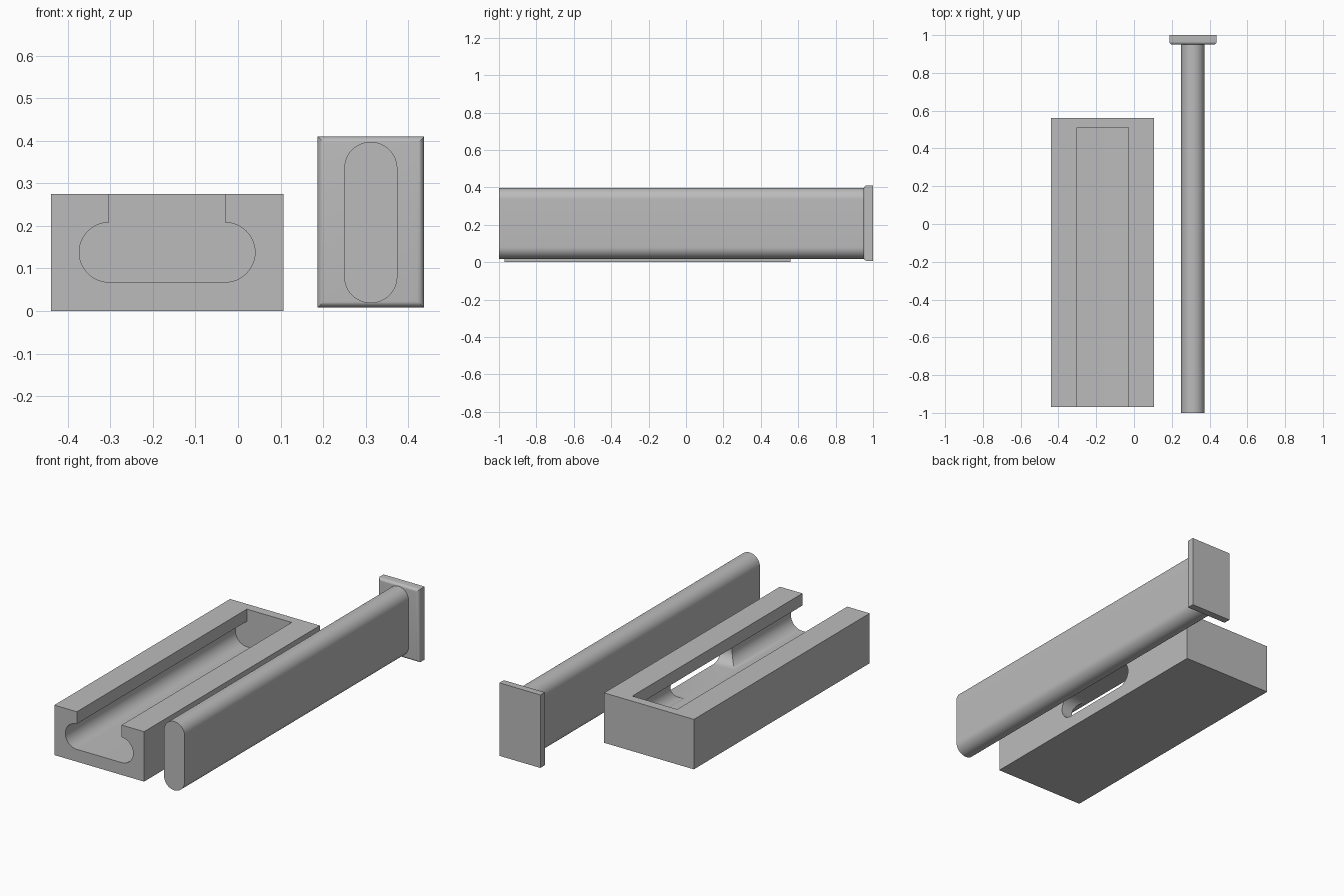
import bpy, bmesh, math
from mathutils import Matrix, Vector

if "Cube" in bpy.data.objects:
    bpy.data.objects.remove(bpy.data.objects["Cube"], do_unlink=True)

grey = bpy.data.materials.new("plain grey")
grey.use_nodes = True
COLOUR = (0.5, 0.5, 0.5, 1)
grey.diffuse_color = COLOUR
grey.node_tree.nodes["Principled BSDF"].inputs["Base Color"].default_value = COLOUR


def arc(cu, cv, r, start, end, steps=24):
    angles = [math.radians(start + (end - start) * i / steps) for i in range(steps + 1)]
    return [(cu + r * math.cos(a), cv + r * math.sin(a)) for a in angles]


def make_object(name, bm):
    bmesh.ops.recalc_face_normals(bm, faces=bm.faces)
    mesh = bpy.data.meshes.new(name)
    bm.to_mesh(mesh)
    bm.free()
    mesh.materials.append(grey)
    obj = bpy.data.objects.new(name, mesh)
    bpy.context.collection.objects.link(obj)
    return obj


def extrude(name, profile, place, depth):
    """Extrude a 2D profile; place maps (u, v) to 3D, depth is a vector."""
    bm = bmesh.new()
    face = bm.faces.new([bm.verts.new(place(u, v)) for u, v in profile])
    out = bmesh.ops.extrude_face_region(bm, geom=[face])
    moved = [g for g in out["geom"] if isinstance(g, bmesh.types.BMVert)]
    bmesh.ops.translate(bm, verts=moved, vec=Vector(depth))
    return make_object(name, bm)


def box(name, low, high):
    low, high = Vector(low), Vector(high)
    bm = bmesh.new()
    bmesh.ops.create_cube(bm, size=1, matrix=Matrix.Translation((low + high) / 2)
                          @ Matrix.Diagonal((*(high - low), 1)))
    return make_object(name, bm)


def smooth(obj):
    bpy.ops.object.select_all(action="DESELECT")
    obj.select_set(True)
    bpy.context.view_layer.objects.active = obj
    bpy.ops.object.shade_smooth_by_angle(angle=math.radians(30))


def cut(obj, cutter):
    mod = obj.modifiers.new("cut", "BOOLEAN")
    mod.operation, mod.solver, mod.object = "DIFFERENCE", "EXACT", cutter
    bpy.context.view_layer.objects.active = obj
    bpy.ops.object.modifier_apply(modifier=mod.name)
    bpy.data.objects.remove(cutter, do_unlink=True)


# Block with a keyhole-shaped channel, open at the front and top
block = box("channel_block", (-0.44, -0.97, 0), (0.107, 0.56, 0.275))
left, right, mid, r = -0.303, -0.03, 0.138, 0.07
channel = (arc(left, mid, r, 90, 270) + arc(right, mid, r, -90, 90)
           + [(right, 0.4), (left, 0.4)])
cut(block, extrude("channel_cutter", channel, lambda u, v: (u, -1.1, v), (0, 1.61, 0)))

# Rounded window through the side wall next to the bar
window = arc(-0.39, mid, 0.0685, 90, 270) + arc(0.01, mid, 0.0685, -90, 90)
cut(block, extrude("window_cutter", window, lambda u, v: (-0.15, u, v), (0.4, 0, 0)))
smooth(block)

# Sliding bar with rounded top and bottom
bar_x, bar_r = 0.312, 0.0625
bar = arc(bar_x, 0.335, bar_r, 0, 180) + arc(bar_x, 0.081, bar_r, 180, 360)
smooth(extrude("sliding_bar", bar, lambda u, v: (u, -1, v), (0, 1.955, 0)))

# End plate with its front rim rounded over
plate = box("end_plate", (0.187, 0.95, 0.008), (0.437, 1, 0.41))
bm = bmesh.new()
bm.from_mesh(plate.data)
rim = [e for e in bm.edges if all(v.co.y < 0.96 for v in e.verts)]
bmesh.ops.bevel(bm, geom=rim, offset=0.016, segments=6, profile=0.5, affect="EDGES")
bm.to_mesh(plate.data)
bm.free()
smooth(plate)
